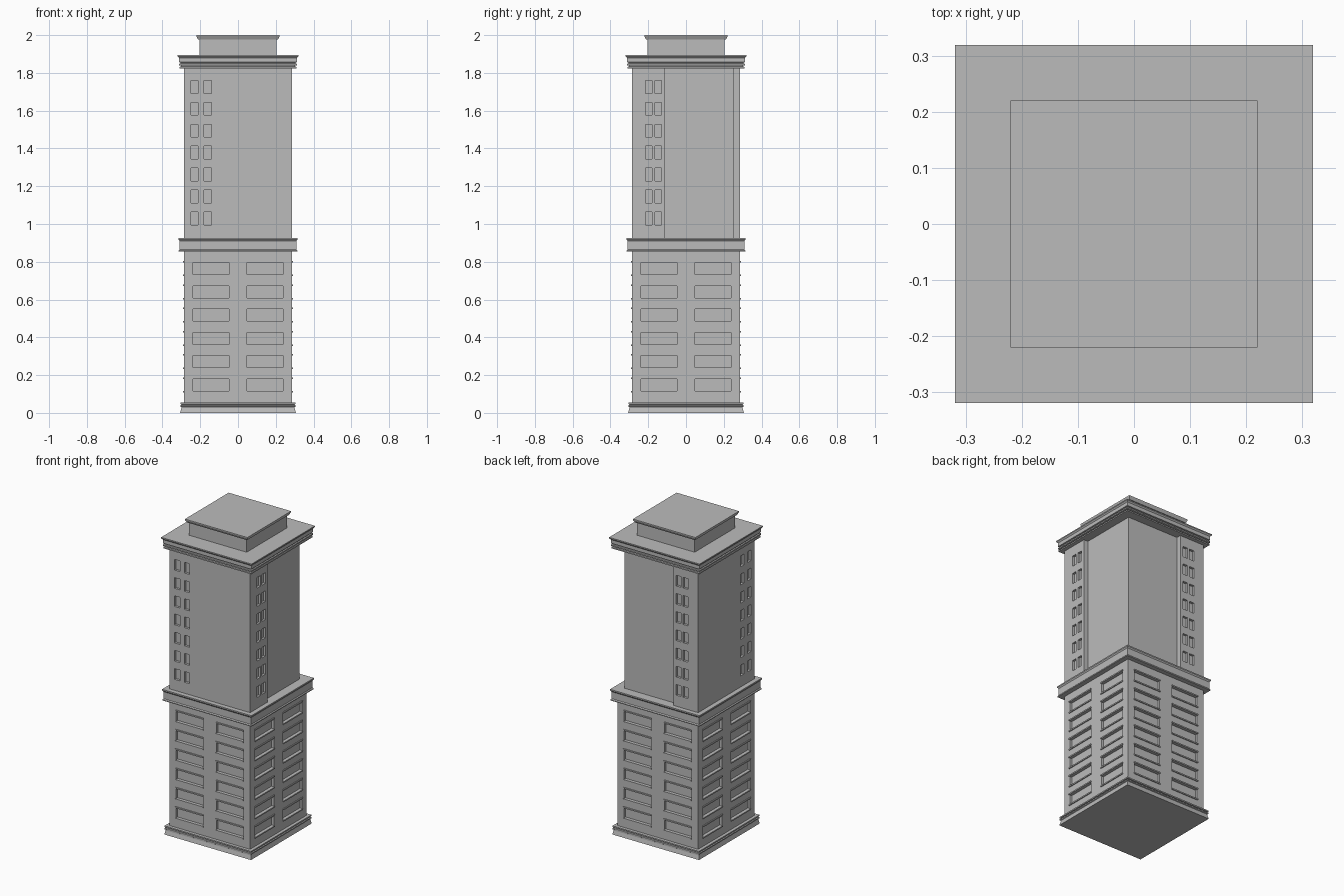
import bpy, bmesh
from mathutils import Matrix, Vector

if "Cube" in bpy.data.objects:
    bpy.data.objects.remove(bpy.data.objects["Cube"])

stone = bpy.data.materials.new("plain grey")
stone.diffuse_color = (0.5, 0.5, 0.5, 1)
stone.use_nodes = True
stone.node_tree.nodes["Principled BSDF"].inputs["Base Color"].default_value = stone.diffuse_color


def finish(bm, name):
    bmesh.ops.recalc_face_normals(bm, faces=bm.faces)
    me = bpy.data.meshes.new(name)
    bm.to_mesh(me)
    bm.free()
    me.materials.append(stone)
    ob = bpy.data.objects.new(name, me)
    bpy.context.collection.objects.link(ob)
    return ob


def square_stack(name, profile):
    """Square moulding: profile is a list of (half width, z)."""
    bm = bmesh.new()
    rings = [[bm.verts.new((sx * h, sy * h, z))
              for sx, sy in ((-1, -1), (1, -1), (1, 1), (-1, 1))] for h, z in profile]
    for a, b in zip(rings, rings[1:]):
        for i in range(4):
            j = (i + 1) % 4
            bm.faces.new((a[i], a[j], b[j], b[i]))
    bm.faces.new(rings[0][::-1])
    bm.faces.new(rings[-1])
    return finish(bm, name)


def add_box(bm, centre, size):
    bmesh.ops.create_cube(bm, size=1, matrix=Matrix.Translation(centre) @ Matrix.Diagonal((*size, 1)))


def on_wall(bm, side, u, z, w, h, depth, plane):
    """Box centred on a wall. Sides: front, right, back, left. u is the world x or y."""
    if side in ("front", "back"):
        y = -plane if side == "front" else plane
        add_box(bm, Vector((u, y, z)), (w, depth, h))
    else:
        x = plane if side == "right" else -plane
        add_box(bm, Vector((x, u, z)), (depth, w, h))


def cut(ob, bm):
    cutter = finish(bm, "window_cutter")
    mod = ob.modifiers.new("windows", 'BOOLEAN')
    mod.operation, mod.solver, mod.object = 'DIFFERENCE', 'EXACT', cutter
    dg = bpy.context.evaluated_depsgraph_get()
    me = bpy.data.meshes.new_from_object(ob.evaluated_get(dg))
    ob.modifiers.clear()
    ob.data = me
    bpy.data.objects.remove(cutter)


SIDES = ("front", "right", "back", "left")
W = 0.285

# Lower block with wide recessed windows and thin ledges
lower = square_stack("lower_block", [(W, 0.04), (W, 0.87)])
holes, ledges = bmesh.new(), bmesh.new()
for side in SIDES:
    for u in (-0.142, 0.142):
        for row in range(6):
            z = 0.148 + row * 0.1232
            on_wall(holes, side, u, z, 0.19, 0.064, 0.03, W)
            for dz in (-0.036, 0.036):
                on_wall(ledges, side, u, z + dz, 0.196, 0.008, 0.012, W)
cut(lower, holes)
finish(ledges, "window_ledges")

# Upper block: notched footprint, set back on the right and back walls
S, E = 0.255, -0.11
outline = [(-W, -W), (W, -W), (W, E), (S, E), (S, S), (E, S), (E, W), (-W, W)]
bm = bmesh.new()
face = bm.faces.new([bm.verts.new((x, y, 0.915)) for x, y in outline])
top = bmesh.ops.extrude_face_region(bm, geom=[face])["geom"]
bmesh.ops.translate(bm, vec=(0, 0, 0.92), verts=[v for v in top if isinstance(v, bmesh.types.BMVert)])
upper = finish(bm, "upper_block")

# Two columns of narrow windows on every upper wall
holes = bmesh.new()
for side in SIDES:
    columns = (-0.23, -0.16) if side in ("front", "left") else (-0.197, -0.147)
    width = 0.038 if side in ("front", "left") else 0.034
    for u in columns:
        for row in range(7):
            on_wall(holes, side, u, 1.03 + row * 0.116, width, 0.068, 0.03, W)
cut(upper, holes)

# Plinth and cornices
square_stack("plinth", [(0.306, 0), (0.30, 0.025), (0.30, 0.03), (0.305, 0.033), (0.305, 0.04),
                        (0.298, 0.042), (0.298, 0.045), (0.305, 0.047), (0.305, 0.055)])
square_stack("middle_cornice", [(0.314, 0.855), (0.314, 0.86), (0.309, 0.866), (0.309, 0.91),
                                (0.315, 0.918), (0.315, 0.926)])
square_stack("top_cornice", [(0.31, 1.824), (0.31, 1.832), (0.302, 1.834), (0.302, 1.838),
                             (0.312, 1.84), (0.312, 1.848), (0.305, 1.85), (0.305, 1.855),
                             (0.312, 1.857), (0.312, 1.88), (0.319, 1.888), (0.319, 1.895)])

# Roof house with flared cap
square_stack("roof_house", [(0.203, 1.89), (0.203, 1.976), (0.212, 1.978), (0.22, 1.994), (0.22, 2.0)])
